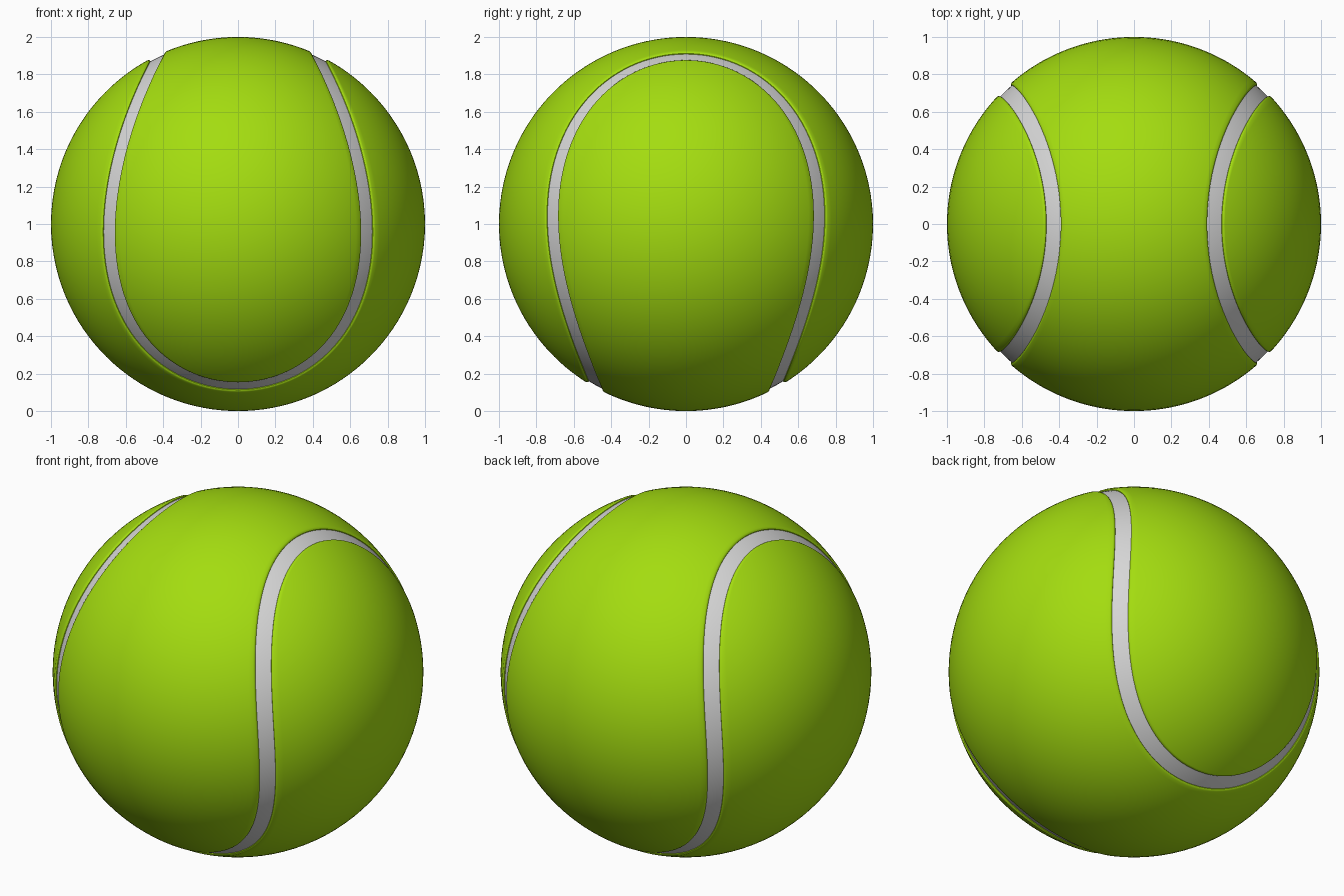
import bpy, bmesh
from math import sin, cos, pi, radians, sqrt
from mathutils import Vector

cube = bpy.data.objects.get("Cube")
if cube:
    bpy.data.objects.remove(cube, do_unlink=True)

N = 256            # samples around the seam loop, divisible by four
HALF = 0.044       # half width of the seam, in radians
A, B = 0.73, 0.27  # seam curve shape
CENTRE = Vector((0, 0, 1))


def material(name, rgb):
    mat = bpy.data.materials.new(name)
    mat.use_nodes = True
    color = (*rgb, 1)
    mat.diffuse_color = color
    bsdf = mat.node_tree.nodes["Principled BSDF"]
    bsdf.inputs["Base Color"].default_value = color
    bsdf.inputs["Roughness"].default_value = 0.8
    return mat


def seam_point(t):
    """Point on the unit sphere along the wavy seam loop."""
    x = 0.983 * (A * cos(t) - B * cos(3 * t))
    y = 1.017 * (A * sin(t) + B * sin(3 * t))
    z = 2 * sqrt(A * B) * cos(2 * t) + 0.05 * cos(2 * t) ** 2
    return Vector((x, y, z)).normalized()


def offset_point(i, offset):
    """Seam point moved sideways over the sphere; positive is the upper panel."""
    t = 2 * pi * i / N
    p = seam_point(t)
    tangent = seam_point(t + 0.001) - seam_point(t - 0.001)
    side = p.cross(tangent).normalized()
    return p * cos(offset) + side * sin(offset)


def ring(bm, offset, radius):
    return [bm.verts.new(CENTRE + radius * offset_point(i, offset)) for i in range(N)]


def bridge(bm, rings):
    for a, b in zip(rings, rings[1:]):
        for i in range(N):
            j = (i + 1) % N
            bm.faces.new((a[i], a[j], b[j], b[i]))


def finish(bm, name, mat):
    bmesh.ops.remove_doubles(bm, verts=bm.verts, dist=0.00005)
    bmesh.ops.dissolve_degenerate(bm, edges=bm.edges, dist=0.00002)
    # Turn every face outward from the ball centre
    bm.normal_update()
    flip = [f for f in bm.faces
            if f.normal.dot(f.calc_center_median() - CENTRE) < 0]
    bmesh.ops.reverse_faces(bm, faces=flip)
    bmesh.ops.recalc_face_normals(bm, faces=bm.faces)
    bm.normal_update()
    if sum(f.normal.dot(f.calc_center_median() - CENTRE) for f in bm.faces) < 0:
        bmesh.ops.reverse_faces(bm, faces=bm.faces)
    mesh = bpy.data.meshes.new(name)
    bm.to_mesh(mesh)
    bm.free()
    mesh.materials.append(mat)
    obj = bpy.data.objects.new(name, mesh)
    bpy.context.collection.objects.link(obj)
    bpy.ops.object.select_all(action="DESELECT")
    obj.select_set(True)
    bpy.context.view_layer.objects.active = obj
    bpy.ops.object.shade_smooth_by_angle(angle=radians(35))


def panel(name, sign, start, mat, columns=48):
    """Felt panel: rounded rim, then arcs joining mirrored points of the loop."""
    bm = bmesh.new()
    rim = [(0, 0.96), (0, 0.992), (0.004, 0.997), (0.012, 1)]
    bridge(bm, [ring(bm, sign * (HALF + o), r) for o, r in rim])
    inner = sign * (HALF + rim[-1][0])
    rows = []
    for k in range(N // 2 + 1):
        p = offset_point(start + k, inner)
        q = offset_point(start - k, inner)
        angle = p.angle(q, 0)
        row = []
        for c in range(columns + 1):
            f = c / columns
            if angle > 0.0001:
                d = p * sin((1 - f) * angle) + q * sin(f * angle)
            else:
                d = p
            row.append(bm.verts.new(CENTRE + d.normalized()))
        rows.append(row)
    for a, b in zip(rows, rows[1:]):
        for c in range(columns):
            bm.faces.new((a[c], a[c + 1], b[c + 1], b[c]))
    finish(bm, name, mat)


green = material("felt green", (0.37, 0.72, 0.005))
grey = material("seam grey", (0.68, 0.68, 0.68))

# Two interlocking felt panels
panel("upper_felt_panel", 1, N // 4, green)
panel("lower_felt_panel", -1, 0, green)

# Slightly sunken seam strip
strip = bmesh.new()
bridge(strip, [ring(strip, HALF * s, 0.988) for s in (-1.02, -0.5, 0, 0.5, 1.02)])
finish(strip, "seam", grey)
